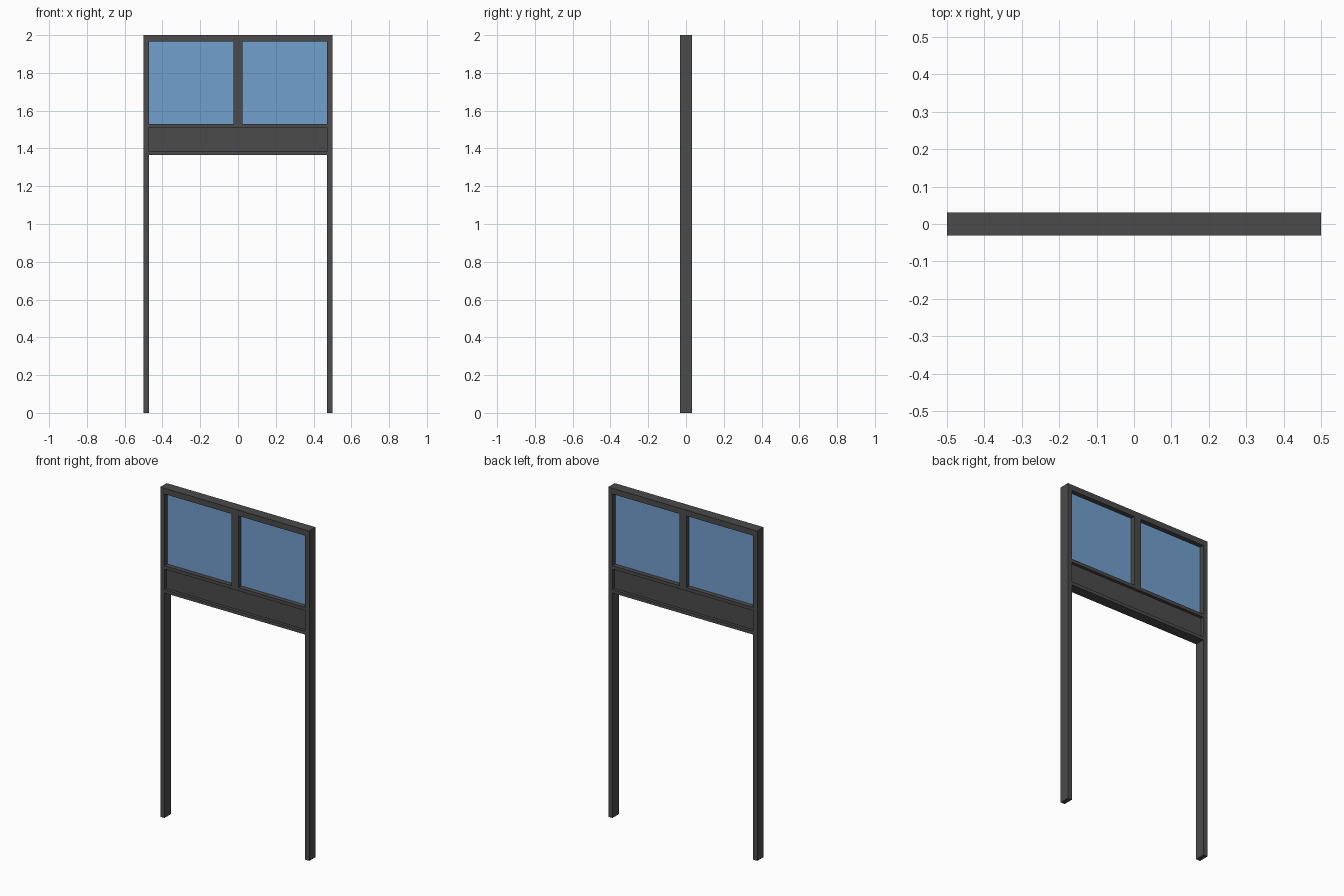
import bpy

if "Cube" in bpy.data.objects:
    bpy.data.objects.remove(bpy.data.objects["Cube"])

DEPTH = 0.062          # frame depth along y
INNER = 0.472          # inner face of the posts
MULLION = 0.0235       # half width of the centre bar


def material(name, color):
    m = bpy.data.materials.new(name)
    m.diffuse_color = color
    m.use_nodes = True
    m.node_tree.nodes["Principled BSDF"].inputs["Base Color"].default_value = m.diffuse_color
    return m


dark = material("dark_metal", (0.07, 0.07, 0.07, 1.0))
blue = material("blue_glass", (0.17, 0.35, 0.62, 0.65))


def box(name, x0, x1, z0, z1, depth, mat):
    bpy.ops.mesh.primitive_cube_add(size=1, location=((x0 + x1) / 2, 0, (z0 + z1) / 2))
    ob = bpy.context.object
    ob.name = name
    ob.scale = (x1 - x0, depth, z1 - z0)
    bpy.ops.object.transform_apply(location=False, rotation=False, scale=True)
    ob.data.materials.append(mat)
    return ob


# Side posts and glass panes, one per side
for side, s in (("left", -1), ("right", 1)):
    box(side + "_post", *sorted((s * INNER, s * 0.5)), 0, 2, DEPTH, dark)
    box(side + "_glass_pane", *sorted((s * MULLION, s * INNER)), 1.53, 1.965, 0.006, blue)

# Horizontal rails between the posts
for name, z0, z1 in (("top_rail", 1.965, 2.0),
                     ("middle_rail", 1.51, 1.53),
                     ("bottom_rail", 1.365, 1.385)):
    box(name, -INNER, INNER, z0, z1, DEPTH, dark)

# Centre bar between the panes
box("centre_mullion", -MULLION, MULLION, 1.53, 1.965, DEPTH, dark)

# Recessed solid panel under the glass
box("lower_panel", -INNER, INNER, 1.385, 1.51, 0.025, dark)
